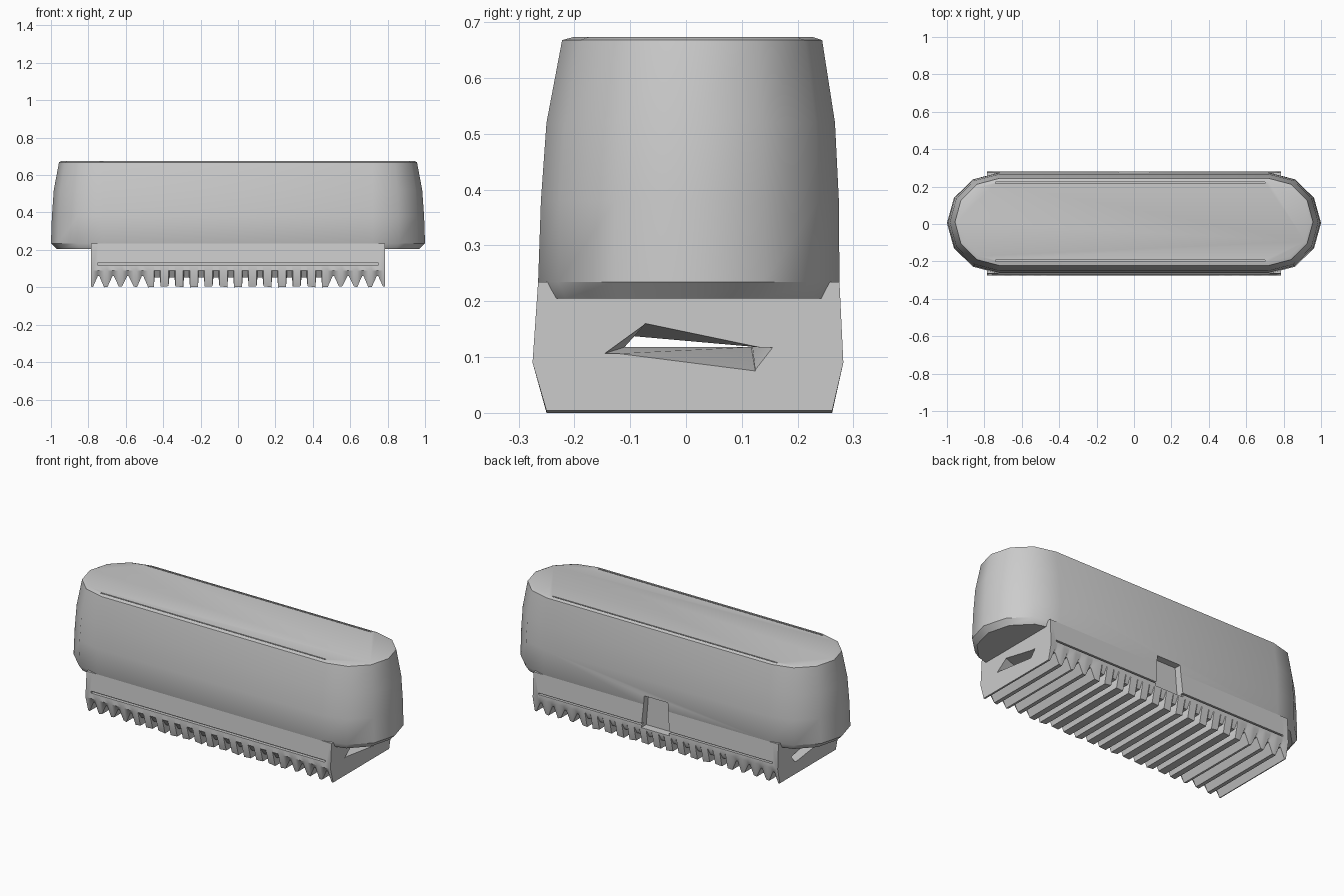
import bpy, bmesh, math

if "Cube" in bpy.data.objects:
    bpy.data.objects.remove(bpy.data.objects["Cube"])

GREY = (0.6, 0.6, 0.6, 1.0)
mat = bpy.data.materials.new("plain_grey")
mat.use_nodes = True
mat.diffuse_color = GREY
mat.node_tree.nodes["Principled BSDF"].inputs["Base Color"].default_value = GREY


def loft(name, rings):
    """Skin a list of equal-length closed rings and cap both ends."""
    bm = bmesh.new()
    loops = [[bm.verts.new(p) for p in ring] for ring in rings]
    n = len(loops[0])
    for a, b in zip(loops, loops[1:]):
        for i in range(n):
            j = (i + 1) % n
            bm.faces.new((a[i], a[j], b[j], b[i]))
    bm.faces.new(loops[0])
    bm.faces.new(loops[-1])
    bmesh.ops.recalc_face_normals(bm, faces=bm.faces)
    mesh = bpy.data.meshes.new(name)
    bm.to_mesh(mesh)
    bm.free()
    mesh.materials.append(mat)
    obj = bpy.data.objects.new(name, mesh)
    bpy.context.collection.objects.link(obj)
    return obj


def box(name, x0, x1, y0, y1, z0, z1, taper=0.0):
    def ring(z, t):
        return [(x0 + t, y0, z), (x1 - t, y0, z), (x1 - t, y1, z), (x0 + t, y1, z)]
    return loft(name, [ring(z0, 0), ring(z1, taper)])


def activate(obj):
    bpy.ops.object.select_all(action="DESELECT")
    obj.select_set(True)
    bpy.context.view_layer.objects.active = obj


def cut(obj, cutters):
    activate(obj)
    for c in cutters:
        m = obj.modifiers.new("cut", "BOOLEAN")
        m.operation = "DIFFERENCE"
        m.solver = "EXACT"
        m.object = c
        bpy.ops.object.modifier_apply(modifier=m.name)


# Rounded housing: stadium outlines stacked upwards, narrowing to the top
STRAIGHT, SEGS = 0.72, 6


def stadium(z, half, y0, y1):
    cy, ry, rx = (y0 + y1) / 2, (y1 - y0) / 2, half - STRAIGHT
    pts = []
    for side in (1, -1):
        for i in range(SEGS + 1):
            a = -math.pi / 2 + math.pi * i / SEGS
            pts.append((side * (STRAIGHT + rx * math.cos(a)), cy + side * ry * math.sin(a), z))
    return pts


housing = loft("housing", [stadium(*s) for s in (
    (0.205, 0.97, -0.25, 0.26),
    (0.235, 1.0, -0.265, 0.275),
    (0.38, 0.995, -0.26, 0.274),
    (0.52, 0.985, -0.25, 0.267),
    (0.668, 0.957, -0.222, 0.244),
    (0.674, 0.945, -0.2, 0.226))])

# Toothed base: cross-sections along x, with V grooves at the ends
# and flat-bottomed grooves in the middle
END, TEETH = 0.785, 20
pitch = 2 * END / TEETH


def section(x, zb):
    return [(x, -0.25, zb), (x, -0.275, 0.09), (x, -0.265, 0.235),
            (x, 0.275, 0.235), (x, 0.282, 0.09), (x, 0.262, zb)]


rings = [section(-END, 0.004)]
for i in range(TEETH):
    c = -END + (i + 0.5) * pitch
    middle = abs(c) < 0.45
    lip, floor_half = (0.018, 0.014) if middle else (0.03, 0.004)
    depth = 0.052 if middle else 0.06
    foot = 0.006 * (i % 3) / 2
    rings += [section(c - lip, foot), section(c - floor_half, depth),
              section(c + floor_half, depth), section(c + lip, foot)]
rings.append(section(END, 0.004))
base = loft("toothed_base", rings)

# End pockets that narrow to a slot running through the base
wide = ((-0.15, 0.105), (-0.07, 0.163), (0.16, 0.115), (0.125, 0.07))
thin = ((-0.11, 0.118), (-0.1, 0.138), (0.117, 0.136), (0.117, 0.118))
slot = loft("slot_cutter", [[(x, y, z) for y, z in shape] for x, shape in (
    (-0.8, wide), (-0.66, thin), (0.66, thin), (0.8, wide))])

# Rear latch notch, seam slits around the base, and lid seams
notch = box("notch_cutter", -0.09, 0.09, 0.235, 0.35, 0.1, 0.285, 0.015)
front_slit = box("front_slit_cutter", -0.75, 0.75, -0.35, -0.255, 0.12, 0.131)
back_slit = box("back_slit_cutter", -0.75, 0.75, 0.265, 0.35, 0.115, 0.124)
lid_seams = [box("lid_seam_cutter", -0.74, 0.7, y, y + 0.007, 0.662, 0.7)
             for y in (-0.2, 0.217)]

cut(base, [slot, notch, front_slit, back_slit])
cut(housing, [notch] + lid_seams)
for c in [slot, notch, front_slit, back_slit] + lid_seams:
    bpy.data.objects.remove(c)

for obj in (housing, base):
    activate(obj)
    bpy.ops.object.shade_smooth_by_angle(angle=math.radians(32))
